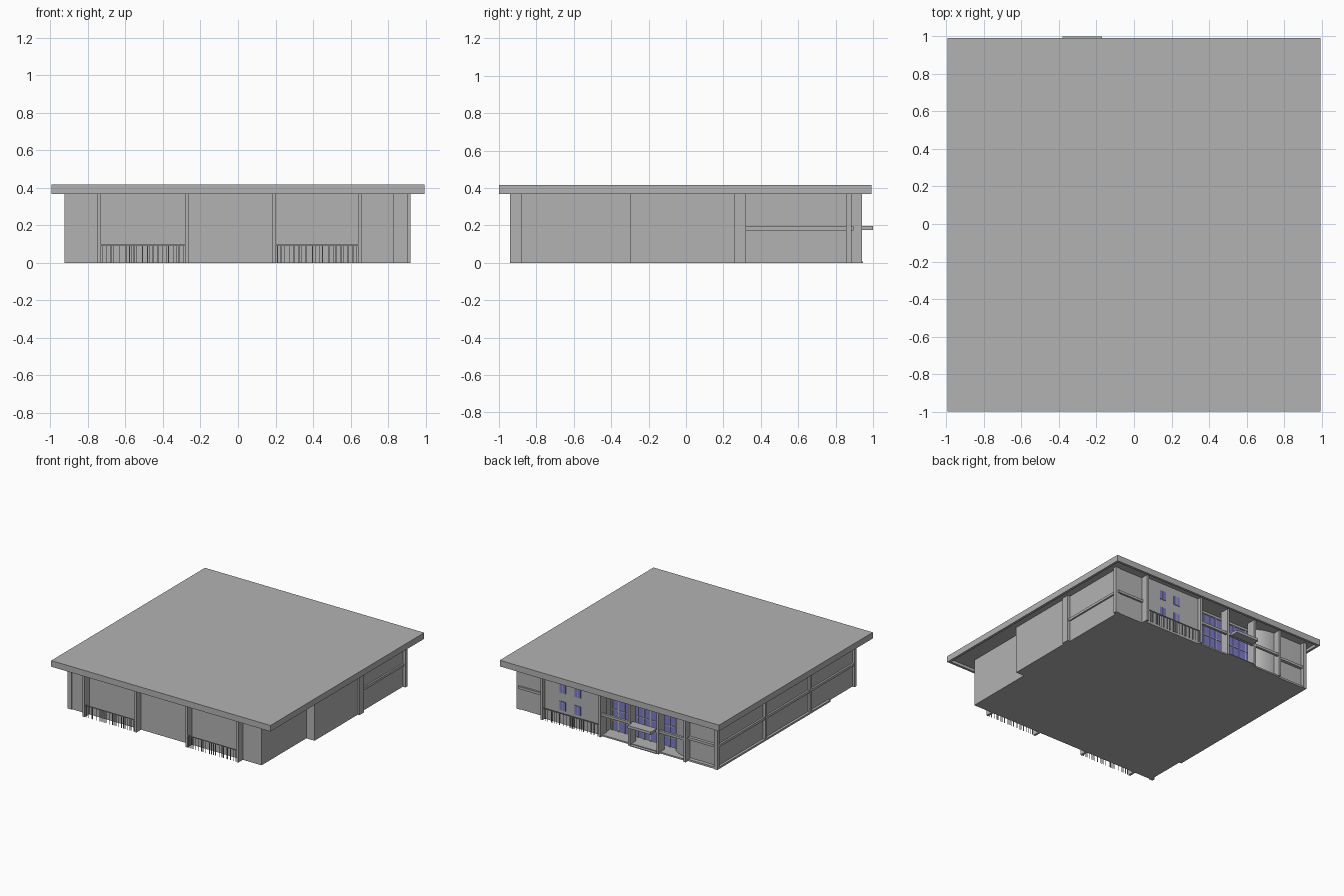
import bpy, bmesh, math, random

if "Cube" in bpy.data.objects:
    bpy.data.objects.remove(bpy.data.objects["Cube"])

random.seed(4)


def material(name, rgb):
    m = bpy.data.materials.new(name)
    m.diffuse_color = (*rgb, 1)
    m.use_nodes = True
    m.node_tree.nodes["Principled BSDF"].inputs["Base Color"].default_value = m.diffuse_color
    return m


GREY = material("concrete_grey", (0.45, 0.45, 0.45))
BLUE = material("window_blue", (0.2, 0.2, 0.6))


def finish(name, bm, mat):
    bmesh.ops.recalc_face_normals(bm, faces=bm.faces)
    mesh = bpy.data.meshes.new(name)
    bm.to_mesh(mesh)
    bm.free()
    mesh.materials.append(mat)
    ob = bpy.data.objects.new(name, mesh)
    bpy.context.collection.objects.link(ob)
    return ob


def boxes(name, spans, mat=GREY):
    """One object from several boxes, each (x0, x1, y0, y1, z0, z1)."""
    bm = bmesh.new()
    for x0, x1, y0, y1, z0, z1 in spans:
        vs = bmesh.ops.create_cube(bm, size=1)["verts"]
        for v in vs:
            v.co = (x1 if v.co.x > 0 else x0,
                    y1 if v.co.y > 0 else y0,
                    z1 if v.co.z > 0 else z0)
    return finish(name, bm, mat)


def prism(name, points, z0, z1, mat=GREY):
    bm = bmesh.new()
    face = bm.faces.new([bm.verts.new((x, y, z0)) for x, y in points])
    ext = bmesh.ops.extrude_face_region(bm, geom=[face])["geom"]
    for v in ext:
        if isinstance(v, bmesh.types.BMVert):
            v.co.z = z1
    # the starting face stays as the floor
    return finish(name, bm, mat)


SOFFIT, EAVE, TOP = 0.39, 0.367, 0.417
BEAM = (0.173, 0.193)

# Main walls: stepped right side, recessed entrance, curved entrance wall
arc = [(-0.64 + 0.16 * math.cos(t), 0.80 + 0.08 * math.sin(t))
       for t in (math.pi / 2 * i / 8 for i in range(9))]
outline = [(-0.905, -0.88), (0.83, -0.88), (0.83, -0.30), (0.905, -0.30),
           (0.905, 0.27), (0.897, 0.27), (0.897, 0.88), (0.655, 0.88),
           (0.655, 0.91), (0.125, 0.91), (0.125, 0.80)] + arc + [(-0.905, 0.88)]
walls = prism("walls", outline, 0, SOFFIT)
bpy.context.view_layer.objects.active = walls
walls.select_set(True)
bpy.ops.object.shade_smooth_by_angle(angle=math.radians(25))

# Roof slab with a fascia hanging below its edge
X, Y0, Y1, T = 0.995, -1.0, 0.993, 0.02
boxes("roof_slab", [(-X, X, Y0, Y1, SOFFIT, TOP)])
boxes("roof_fascia", [(-X, X, Y0, Y0 + T, EAVE, SOFFIT),
                      (-X, X, Y1 - T, Y1, EAVE, SOFFIT),
                      (-X, -X + T, Y0 + T, Y1 - T, EAVE, SOFFIT),
                      (X - T, X, Y0 + T, Y1 - T, EAVE, SOFFIT)])

# Front and back fins
W = 0.009
boxes("front_fins", [(x - W, x + W, -0.94, -0.87, 0, SOFFIT)
                     for x in (-0.742, -0.272, 0.19, 0.652)])
back_x = (0.652, 0.125, -0.14, -0.40, -0.645)
boxes("back_fins", [(x - W, x + W, 0.86, 0.94, 0, SOFFIT) for x in back_x])

# Side pillars and corner posts
boxes("right_pillars", [(0.88, 0.92, 0.26, 0.32, 0, SOFFIT),
                        (0.88, 0.92, 0.855, 0.885, 0, SOFFIT)])
boxes("left_pillars", [(-0.925, -0.89, y - 0.012, y + 0.012, 0, SOFFIT)
                       for y in (-0.875, -0.30, 0.28)]
      + [(-0.925, -0.895, 0.885, 0.915, 0, SOFFIT)])

# Mid-height beams
boxes("side_beams", [(0.88, 0.91, 0.32, 0.855, *BEAM),
                     (-0.92, -0.89, -0.865, 0.90, *BEAM)])
boxes("back_beams", [(a - W, b + W, 0.915, 0.935, *BEAM)
                     for b, a in ((-0.14, 0.125), (-0.40, -0.14), (-0.645, -0.40))
                     for a, b in ((b, a),) for a, b in ((a + 2 * W, b - 2 * W),)]
      + [(-0.90, -0.65, 0.87, 0.905, *BEAM), (0.66, 0.90, 0.87, 0.895, *BEAM)])

# Entrance canopy, porch floor, ramp and plinths
boxes("entrance_canopy", [(-0.38, -0.17, 0.92, 1.0, 0.175, 0.197)])
boxes("porch_floor", [(-0.645, 0.125, 0.79, 0.92, 0, 0.012)])
boxes("entrance_step", [(-0.39, -0.15, 0.92, 0.945, 0, 0.006)])
boxes("plinths", [(-0.925, -0.90, -0.55, 0.91, 0, 0.015),
                  (-0.925, -0.645, 0.87, 0.91, 0, 0.015)])


# Railings with irregular bars under a thin top rail
def railing(name, x0, x1, y):
    parts = [(x0, x1, y - 0.003, y + 0.003, 0.094, 0.1)]
    x = x0 + 0.01
    while x < x1 - 0.008:
        parts.append((x, x + 0.004, y - 0.002, y + 0.002, 0, 0.095))
        x += random.choice((0.012, 0.018, 0.026, 0.034))
    boxes(name, parts)


railing("front_railing_left", -0.733, -0.281, -0.936)
railing("front_railing_right", 0.199, 0.643, -0.936)
railing("back_railing", 0.134, 0.643, 0.936)

# Back wall windows with a central bar
windows, bars = [], []
for x in (0.482, 0.346):
    for z in (0.29, 0.147):
        windows.append((x - 0.028, x + 0.028, 0.909, 0.914, z - 0.037, z + 0.037))
        bars.append((x - 0.003, x + 0.003, 0.909, 0.916, z - 0.037, z + 0.037))
boxes("back_windows", windows, BLUE)
boxes("window_bars", bars)

# Entrance glazing with mullions and transoms
boxes("entrance_glazing", [(-0.475, 0.105, 0.799, 0.804, 0.02, 0.365)], BLUE)
mull = [(-0.475 + i * 0.058 - 0.004, -0.475 + i * 0.058 + 0.004,
         0.799, 0.809, 0.012, 0.365) for i in range(11)]
mull += [(-0.475, 0.105, 0.799, 0.808, z, z + 0.008)
         for z in (0.09, 0.18, 0.27, 0.36)]
boxes("glazing_mullions", mull)
